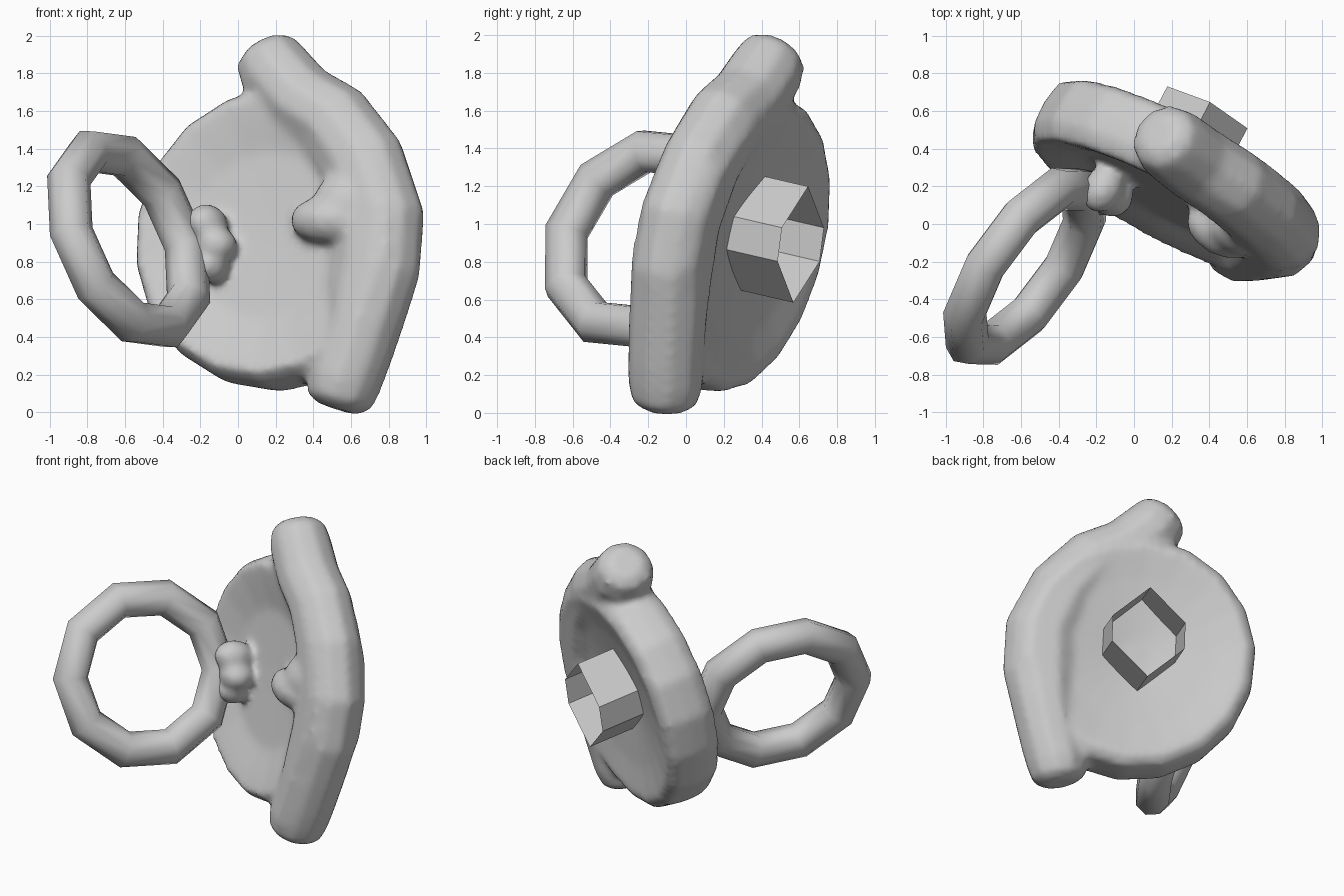
import bpy, bmesh, math
from mathutils import Matrix, Vector

old = bpy.data.objects.get("Cube")
if old:
    bpy.data.objects.remove(old, do_unlink=True)

grey = bpy.data.materials.new("plain_grey")
grey.use_nodes = True
grey.diffuse_color = (0.6, 0.6, 0.6, 1)
grey.node_tree.nodes["Principled BSDF"].inputs["Base Color"].default_value = (0.6, 0.6, 0.6, 1)


def frame(origin, side, up):
    """Matrix whose x is side, y is up and z points out of the face."""
    x = Vector(side).normalized()
    y = Vector(up)
    y = (y - x * y.dot(x)).normalized()
    rot = Matrix((x, y, x.cross(y))).transposed().to_4x4()
    return Matrix.Translation(origin) @ rot


def make_object(name, bm, matrix, smooth=True):
    bmesh.ops.recalc_face_normals(bm, faces=bm.faces)
    mesh = bpy.data.meshes.new(name)
    bm.to_mesh(mesh)
    bm.free()
    mesh.transform(matrix)
    mesh.materials.append(grey)
    for p in mesh.polygons:
        p.use_smooth = smooth
    obj = bpy.data.objects.new(name, mesh)
    bpy.context.collection.objects.link(obj)
    return obj


def bridge(bm, rings, closed=False):
    """Join neighbouring vertex rings with quads."""
    pairs = list(zip(rings, rings[1:]))
    if closed:
        pairs.append((rings[-1], rings[0]))
    for a, b in pairs:
        for i in range(len(a)):
            j = (i + 1) % len(a)
            bm.faces.new((a[i], a[j], b[j], b[i]))


def ellipse(bm, centre, a, b, count):
    return [bm.verts.new(centre + a * math.cos(t) + b * math.sin(t))
            for t in (math.tau * i / count for i in range(count))]


X, Y, Z = Vector((1, 0, 0)), Vector((0, 1, 0)), Vector((0, 0, 1))
disc_frame = frame((0.13, 0.08, 0.95), (0.886, -0.463, 0), (0.09, 0.18, 0.98))

# Disc dished on both sides, slightly oval: lathe of (radius, depth)
body = bmesh.new()
profile = [(0.1, -0.08), (0.45, -0.07), (0.62, -0.02), (0.74, 0.01), (0.79, -0.08),
           (0.795, -0.2), (0.775, -0.33), (0.71, -0.375), (0.5, -0.325), (0.1, -0.26)]
long_axis = Vector((-1, 1.1, 0)).normalized()
rings = [ellipse(body, Z * d, long_axis * r * 1.035, Z.cross(long_axis) * r, 18)
         for r, d in profile]
bridge(body, rings)
body.faces.new(rings[0])
body.faces.new(rings[-1])

# Thick crescent round one side, with blunt tips: (u, v, half width)
path = [(-0.19, 1.04, 0.11), (-0.16, 1.0, 0.18), (-0.1, 0.91, 0.205),
        (0.07, 0.75, 0.21), (0.28, 0.64, 0.22), (0.47, 0.42, 0.24),
        (0.6, 0.12, 0.255), (0.6, -0.16, 0.255), (0.56, -0.43, 0.215),
        (0.51, -0.64, 0.205), (0.47, -0.76, 0.205), (0.45, -0.87, 0.18),
        (0.44, -0.91, 0.11)]
rings = []
for i, (u, v, w) in enumerate(path):
    before, after = path[max(i - 1, 0)], path[min(i + 1, len(path) - 1)]
    along = Vector((after[0] - before[0], after[1] - before[1], 0)).normalized()
    centre = Vector((u, v, -0.175 + 0.02 * v))
    rings.append(ellipse(body, centre, along.cross(Z) * w, Z * min(w, 0.21), 10))
bridge(body, rings)
body.faces.new(rings[0])
body.faces.new(rings[-1])

# Lumps on the face: (position, size)
lumps = [((-0.31, 0.04, 0.05), (0.11, 0.11, 0.14)),
         ((-0.25, -0.07, 0.04), (0.12, 0.1, 0.12)),
         ((-0.28, -0.18, 0.03), (0.1, 0.1, 0.12)),
         ((0.35, 0.08, -0.04), (0.21, 0.13, 0.14)),
         ((0.43, 0.18, -0.04), (0.16, 0.16, 0.11))]
for place, size in lumps:
    bmesh.ops.create_icosphere(
        body, subdivisions=2, radius=1,
        matrix=Matrix.Translation(place) @ Matrix.Diagonal((*size, 1)))

# Blend disc, crescent and lumps into one soft body
disc = make_object("disc_body", body, disc_frame)
remesh = disc.modifiers.new("blend", 'REMESH')
remesh.mode = 'VOXEL'
remesh.voxel_size = 0.025
remesh.use_smooth_shade = True
soften = disc.modifiers.new("soften", 'SMOOTH')
soften.factor = 0.5
soften.iterations = 8

# Open tube on the back with six sides, two of them short
tube = bmesh.new()
half = [(0, 0.31), (0.24, 0.09), (0.24, -0.09)]
outline = half + [(-u, -v) for u, v in half]
bridge(tube, [[tube.verts.new((u - 0.02, v + 0.06, d + tilt * v)) for u, v in outline]
              for d, tilt in ((-0.24, 0), (-0.585, 0.06))])
make_object("back_tube", tube, disc_frame, smooth=False)

# Ten-sided ring
ring = bmesh.new()
loops = []
for i in range(10):
    t = math.tau * i / 10
    out = X * math.cos(t) + Y * math.sin(t)
    loops.append(ellipse(ring, out * 0.51, out * 0.12, Z * 0.115, 8))
bridge(ring, loops, closed=True)
make_object("ring", ring, frame((-0.58, -0.225, 0.92), (0.6, 0.8, -0.08), (-0.28, 0.22, 0.95)))
